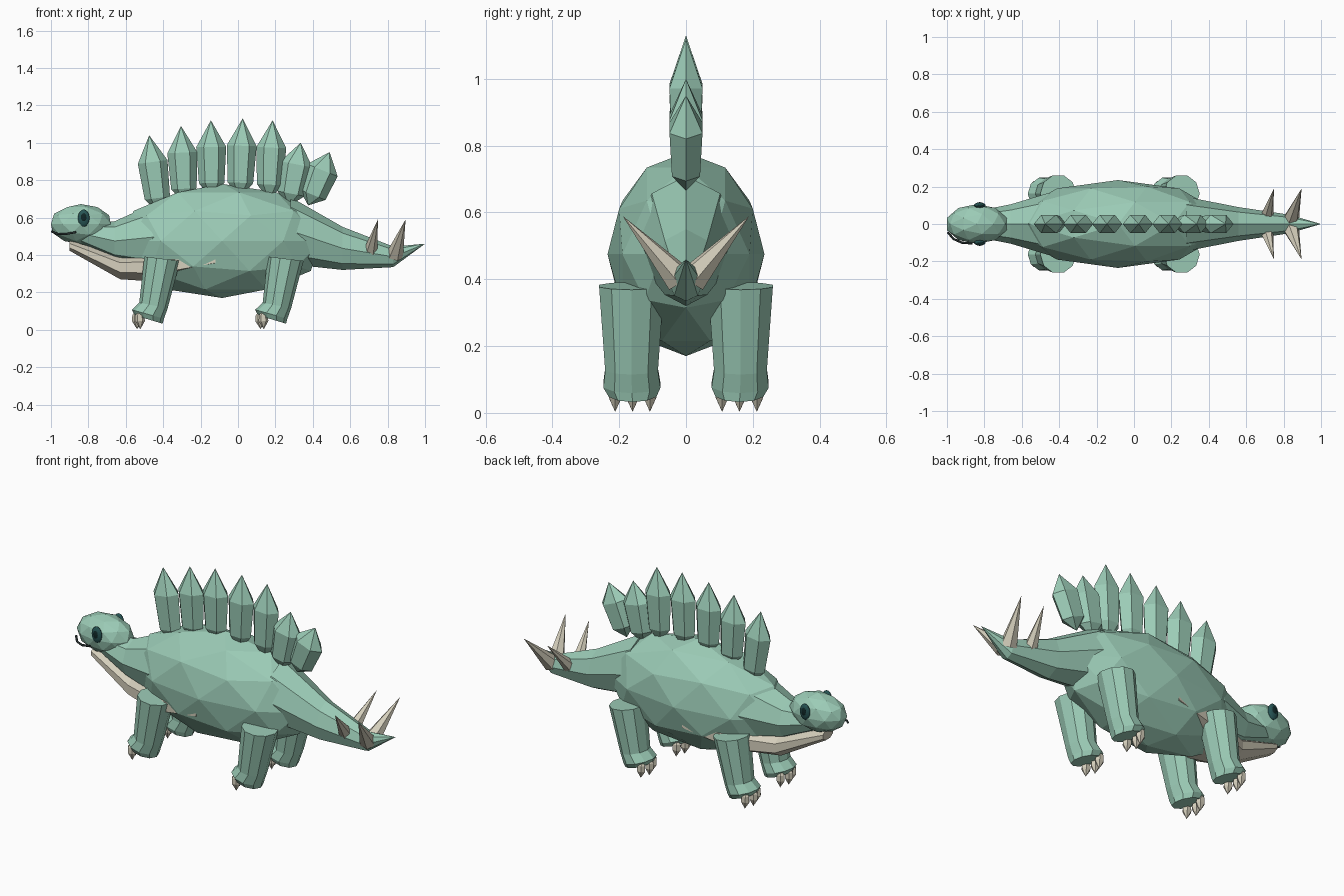
import bpy, bmesh, math
from mathutils import Vector

if "Cube" in bpy.data.objects:
    bpy.data.objects.remove(bpy.data.objects["Cube"])


def material(name, rgb):
    m = bpy.data.materials.new(name)
    m.diffuse_color = (*rgb, 1)
    m.use_nodes = True
    m.node_tree.nodes["Principled BSDF"].inputs["Base Color"].default_value = m.diffuse_color
    return m


GREEN = material("green_hide", (0.33, 0.60, 0.47))
BONE = material("bone", (0.66, 0.62, 0.50))
EYE = material("eye_teal", (0.02, 0.09, 0.09))
GLINT = material("eye_centre", (0.005, 0.02, 0.02))
DARK = material("mouth_dark", (0.02, 0.03, 0.03))


def finish(name, bm, mat):
    bmesh.ops.recalc_face_normals(bm, faces=bm.faces)
    me = bpy.data.meshes.new(name)
    bm.to_mesh(me)
    bm.free()
    me.materials.append(mat)
    ob = bpy.data.objects.new(name, me)
    bpy.context.collection.objects.link(ob)
    return ob


def ellipsoid(name, centre, radii, mat, sub=2):
    bm = bmesh.new()
    bmesh.ops.create_icosphere(bm, subdivisions=sub, radius=1)
    top = [max(v.co[i] for v in bm.verts) for i in range(3)]
    for v in bm.verts:
        v.co = Vector([centre[i] + v.co[i] / top[i] * radii[i] for i in range(3)])
    return finish(name, bm, mat)


def loft(name, rings, sides, mat, turn=0.0):
    """Rings are (centre, u, v); a ring with u None is a point."""
    bm = bmesh.new()
    loops = []
    for c, u, v in rings:
        if u is None:
            loops.append([bm.verts.new(c)])
            continue
        angles = [2 * math.pi * (k + turn) / sides for k in range(sides)]
        loops.append([bm.verts.new(Vector(c) + Vector(u) * math.cos(a) + Vector(v) * math.sin(a))
                      for a in angles])
    for a, b in zip(loops, loops[1:]):
        for k in range(sides):
            j = (k + 1) % sides
            if len(a) == 1:
                bm.faces.new((a[0], b[k], b[j]))
            elif len(b) == 1:
                bm.faces.new((a[k], b[0], a[j]))
            else:
                bm.faces.new((a[k], b[k], b[j], a[j]))
    for end in (loops[0], loops[-1]):
        if len(end) > 1:
            bm.faces.new(end)
    return finish(name, bm, mat)


def along_x(sections):
    """Sections are (x, bottom z, top z, half width)."""
    return [((x, 0, (lo + hi) / 2), (0, w, 0) if w else None, (0, 0, (hi - lo) / 2))
            for x, lo, hi, w in sections]


def crystal(name, base, tip, steps, rx, ry, sides, mat):
    """Faceted spike from base to tip; steps are (fraction, size)."""
    base, tip = Vector(base), Vector(tip)
    axis = (tip - base).normalized()
    u = Vector((0, 1, 0)).cross(axis).normalized()
    v = axis.cross(u)
    rings = [(base.lerp(tip, t), u * rx * s if s else None, v * ry * s) for t, s in steps]
    return loft(name, rings, sides, mat)


# Body and head
ellipsoid("body", (-0.085, 0, 0.475), (0.53, 0.235, 0.305), GREEN)
ellipsoid("head", (-0.84, 0, 0.565), (0.16, 0.106, 0.107), GREEN)

# Neck, throat plate and tail
loft("neck", along_x([(-0.84, 0.46, 0.57, 0.07), (-0.66, 0.37, 0.58, 0.105),
                      (-0.46, 0.32, 0.67, 0.165), (-0.25, 0.36, 0.68, 0.18)]), 8, GREEN)
loft("throat_plate", along_x([(-0.90, 0.42, 0.48, 0.05), (-0.63, 0.265, 0.40, 0.105),
                              (-0.42, 0.25, 0.42, 0.19), (-0.12, 0.33, 0.42, 0.226)]), 8, BONE, 0.5)
loft("tail", along_x([(0.28, 0.35, 0.71, 0.145), (0.56, 0.32, 0.55, 0.09),
                      (0.83, 0.335, 0.445, 0.05), (1.0, 0.46, 0.46, 0)]), 8, GREEN)

# Back plates
plates = [((-0.42, 0.62), (-0.475, 1.04)), ((-0.285, 0.67), (-0.305, 1.09)),
          ((-0.14, 0.70), (-0.145, 1.12)), ((0.01, 0.70), (0.025, 1.13)),
          ((0.165, 0.69), (0.185, 1.12)), ((0.27, 0.66), (0.335, 1.0)),
          ((0.375, 0.665), (0.49, 0.95))]
for i, ((bx, bz), (tx, tz)) in enumerate(plates, 1):
    r = 0.08 if i < 6 else 0.088
    crystal(f"back_plate_{i}", (bx, 0, bz), (tx, 0, tz),
            [(0, 0), (0.2, 0.85), (0.66, 1), (1, 0)], r, 0.057, 6, GREEN)

# Legs with three claws each
for place, dx in (("front", 0.0), ("rear", 0.66)):
    for side, s in (("left", 1), ("right", -1)):
        rings = [((x + dx, s * y, z), (rx, 0, rx * slope), (0, ry, 0))
                 for x, y, z, rx, ry, slope in [(-0.405, 0.163, 0.38, 0.096, 0.102, -0.12),
                                                (-0.452, 0.163, 0.13, 0.076, 0.083, -0.2),
                                                (-0.482, 0.162, 0.083, 0.086, 0.09, -0.28),
                                                (-0.478, 0.16, 0.055, 0.075, 0.075, -0.3)]]
        loft(f"{place}_{side}_leg", rings, 10, GREEN)
        for k in range(3):
            y = s * (0.108 + 0.052 * k)
            x = -0.538 + dx + (0.012 if k != 1 else -0.005)
            crystal(f"{place}_{side}_claw_{k + 1}", (x, y, 0.11), (x + 0.004, y, 0.003),
                    [(0, 0), (0.3, 0.9), (0.6, 1), (1, 0)], 0.026, 0.022, 6, BONE)

# Eyes and tail spikes, mirrored across the spine
for side, s in (("left", 1), ("right", -1)):
    ellipsoid(f"{side}_eye", (-0.825, s * 0.1, 0.597), (0.031, 0.015, 0.046), EYE, 3)
    ellipsoid(f"{side}_pupil", (-0.825, s * 0.108, 0.6), (0.018, 0.009, 0.028), GLINT, 2)
    for n, base, tip, r in ((1, (0.708, 0.035, 0.42), (0.748, 0.19, 0.59), 0.038),
                            (2, (0.838, 0.02, 0.40), (0.896, 0.19, 0.59), 0.046)):
        crystal(f"{side}_tail_spike_{n}", (base[0], s * base[1], base[2]),
                (tip[0], s * tip[1], tip[2]), [(0, 1), (1, 0)], r, r, 6, BONE)

# Mouth line
cu = bpy.data.curves.new("mouth", "CURVE")
cu.dimensions = "3D"
cu.bevel_depth = 0.006
cu.bevel_resolution = 1
sp = cu.splines.new("POLY")
pts = [(-0.995, -0.045, 0.525), (-0.965, -0.08, 0.513), (-0.92, -0.1, 0.512), (-0.865, -0.104, 0.522)]
sp.points.add(len(pts) - 1)
for p, co in zip(sp.points, pts):
    p.co = (*co, 1)
cu.materials.append(DARK)
bpy.context.collection.objects.link(bpy.data.objects.new("mouth", cu))
